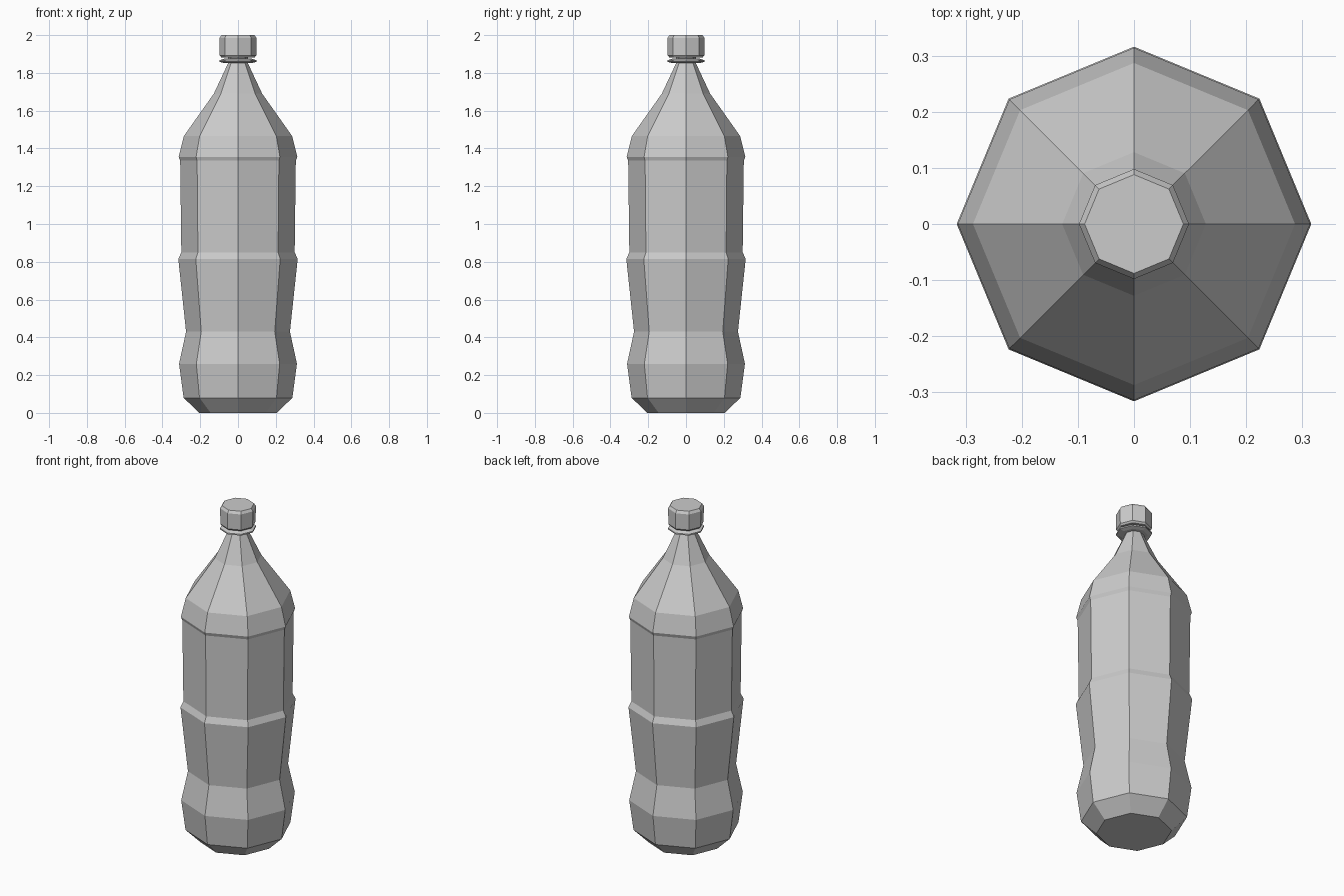
import bpy
import bmesh
from math import cos, sin, tau

SIDES = 8

cube = bpy.data.objects.get("Cube")
if cube:
    bpy.data.objects.remove(cube, do_unlink=True)

# Plain grey plastic
grey = bpy.data.materials.new("light grey plastic")
grey.use_nodes = True
colour = (0.6, 0.6, 0.6, 1)
grey.diffuse_color = colour
grey.node_tree.nodes["Principled BSDF"].inputs["Base Color"].default_value = colour


def lathe(name, profile):
    """Turn (radius, height) points into a closed flat-faced solid."""
    bm = bmesh.new()
    rings = [[bm.verts.new((r * cos(tau * i / SIDES), r * sin(tau * i / SIDES), z))
              for i in range(SIDES)] for r, z in profile]
    for low, high in zip(rings, rings[1:]):
        for i in range(SIDES):
            j = (i + 1) % SIDES
            bm.faces.new((low[i], low[j], high[j], high[i]))
    bm.faces.new(rings[0][::-1])
    bm.faces.new(rings[-1])
    mesh = bpy.data.meshes.new(name)
    bm.to_mesh(mesh)
    bm.free()
    mesh.materials.append(grey)
    obj = bpy.data.objects.new(name, mesh)
    bpy.context.collection.objects.link(obj)
    return obj


# Body: chamfered foot, waisted grip, label panel, shoulder and neck
lathe("bottle_body", [
    (0.205, 0), (0.288, 0.08), (0.312, 0.26), (0.275, 0.43),
    (0.316, 0.815), (0.3, 0.85), (0.306, 1.335), (0.314, 1.355),
    (0.287, 1.465), (0.128, 1.69), (0.053, 1.85), (0.053, 1.89)])

# Collar around the neck
lathe("neck_collar", [(0.075, 1.852), (0.098, 1.859), (0.098, 1.867), (0.075, 1.875)])

# Screw cap with bevelled rims
lathe("screw_cap", [(0.088, 1.882), (0.097, 1.892), (0.098, 1.985), (0.088, 2)])
